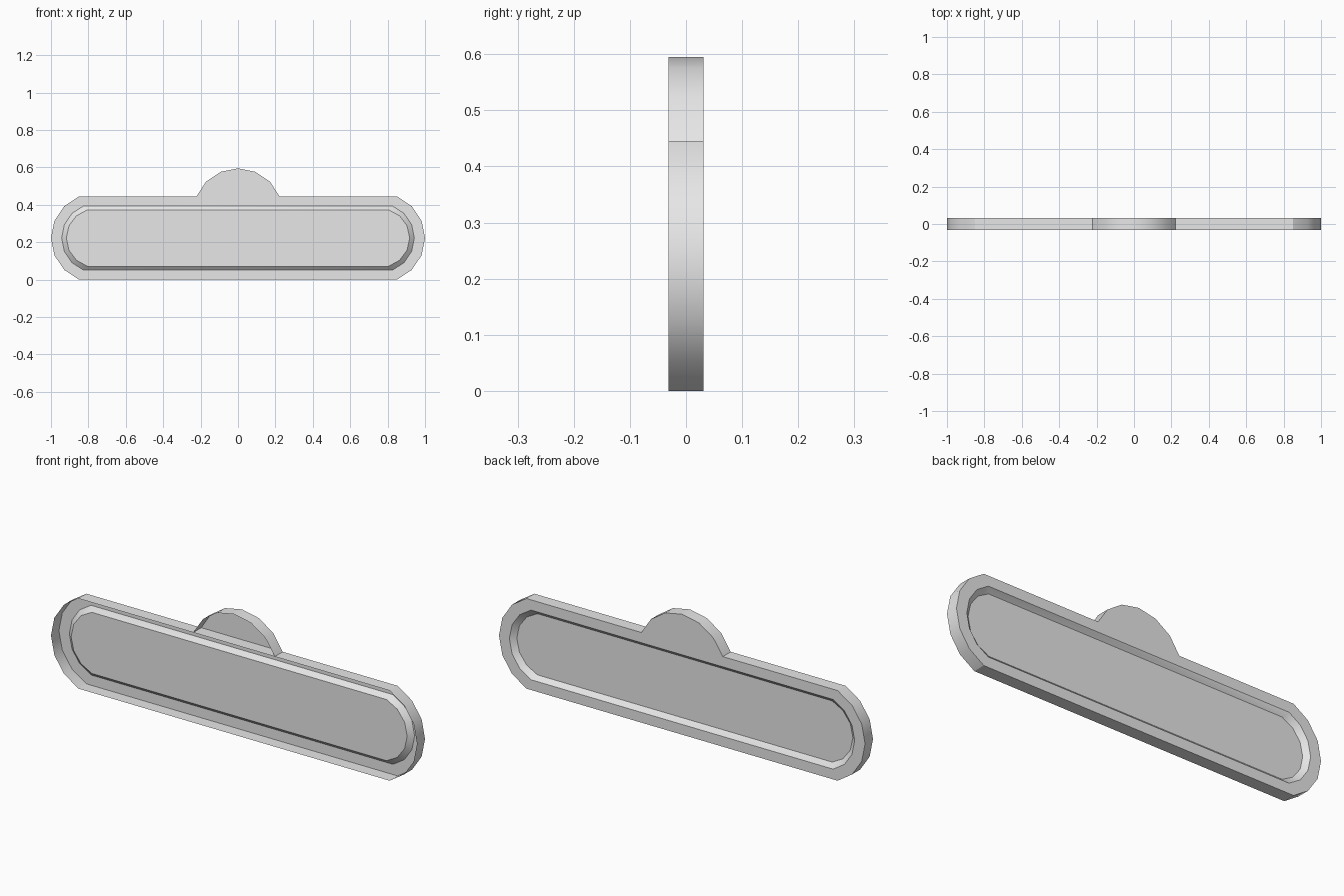
import bpy, bmesh, math

cube = bpy.data.objects.get("Cube")
if cube:
    bpy.data.objects.remove(cube)

HALF = 0.2225       # half height of the plate
FRONT, BACK = -0.031, 0.031
RECESS = 0.022
STEPS = 6

grey = bpy.data.materials.new("plain_grey")
grey.use_nodes = True
colour = (0.8, 0.8, 0.8, 1)
grey.diffuse_color = colour
grey.node_tree.nodes["Principled BSDF"].inputs["Base Color"].default_value = colour


def arc(half, rise):
    """Shallow circular arc as (along, out) pairs, from -half to +half."""
    radius = (half * half + rise * rise) / (2 * rise)
    sweep = math.asin(half / radius)
    angles = [sweep * (2 * i / STEPS - 1) for i in range(STEPS + 1)]
    return [(radius * math.sin(a), radius * math.cos(a) - radius + rise)
            for a in angles]


def capsule(straight, reach, half):
    """Long outline with an arc at each end, as (x, z) pairs."""
    end = [(straight + out, along) for along, out in arc(half, reach - straight)]
    return [(x, HALF + z) for x, z in end + [(-x, -z) for x, z in end]]


def ring(bm, outline, y):
    return [bm.verts.new((x, y, z)) for x, z in outline]


def bridge(bm, a, b, closed=True):
    n = len(a)
    for i in range(n if closed else n - 1):
        j = (i + 1) % n
        bm.faces.new((a[i], a[j], b[j], b[i]))


def finish(bm, name):
    mesh = bpy.data.meshes.new(name)
    bm.to_mesh(mesh)
    bm.free()
    mesh.materials.append(grey)
    obj = bpy.data.objects.new(name, mesh)
    bpy.context.collection.objects.link(obj)
    bpy.ops.object.select_all(action='DESELECT')
    obj.select_set(True)
    bpy.context.view_layer.objects.active = obj
    bpy.ops.object.shade_smooth_by_angle(angle=math.radians(30))


# Plate: open-front shell with a bevelled recess in the back
bm = bmesh.new()
outer = capsule(0.85, 1.0, HALF)
lip = capsule(0.825, 0.943, 0.172)
floor = capsule(0.805, 0.918, 0.151)
loops = [ring(bm, outer, FRONT), ring(bm, outer, BACK),
         ring(bm, lip, BACK), ring(bm, floor, BACK - RECESS)]
for a, b in zip(loops, loops[1:]):
    bridge(bm, a, b)
bm.faces.new(loops[-1])
# Walls wind outwards, recess floor faces the back
bmesh.ops.recalc_face_normals(bm, faces=bm.faces)
bm.normal_update()
bm.faces.ensure_lookup_table()
if bm.faces[-1].normal.y < 0:
    bmesh.ops.reverse_faces(bm, faces=bm.faces)
finish(bm, "plate_shell")

# Crest: open-front dome on the top edge
bm = bmesh.new()
crest = [(x, 2 * HALF + z) for x, z in arc(HALF, 0.15)]
front, back = ring(bm, crest, FRONT), ring(bm, crest, BACK)
bridge(bm, front, back, closed=False)
cap = bm.faces.new(back)
bmesh.ops.recalc_face_normals(bm, faces=bm.faces)
bm.normal_update()
if cap.normal.y < 0:
    bmesh.ops.reverse_faces(bm, faces=bm.faces)
finish(bm, "crest_shell")
